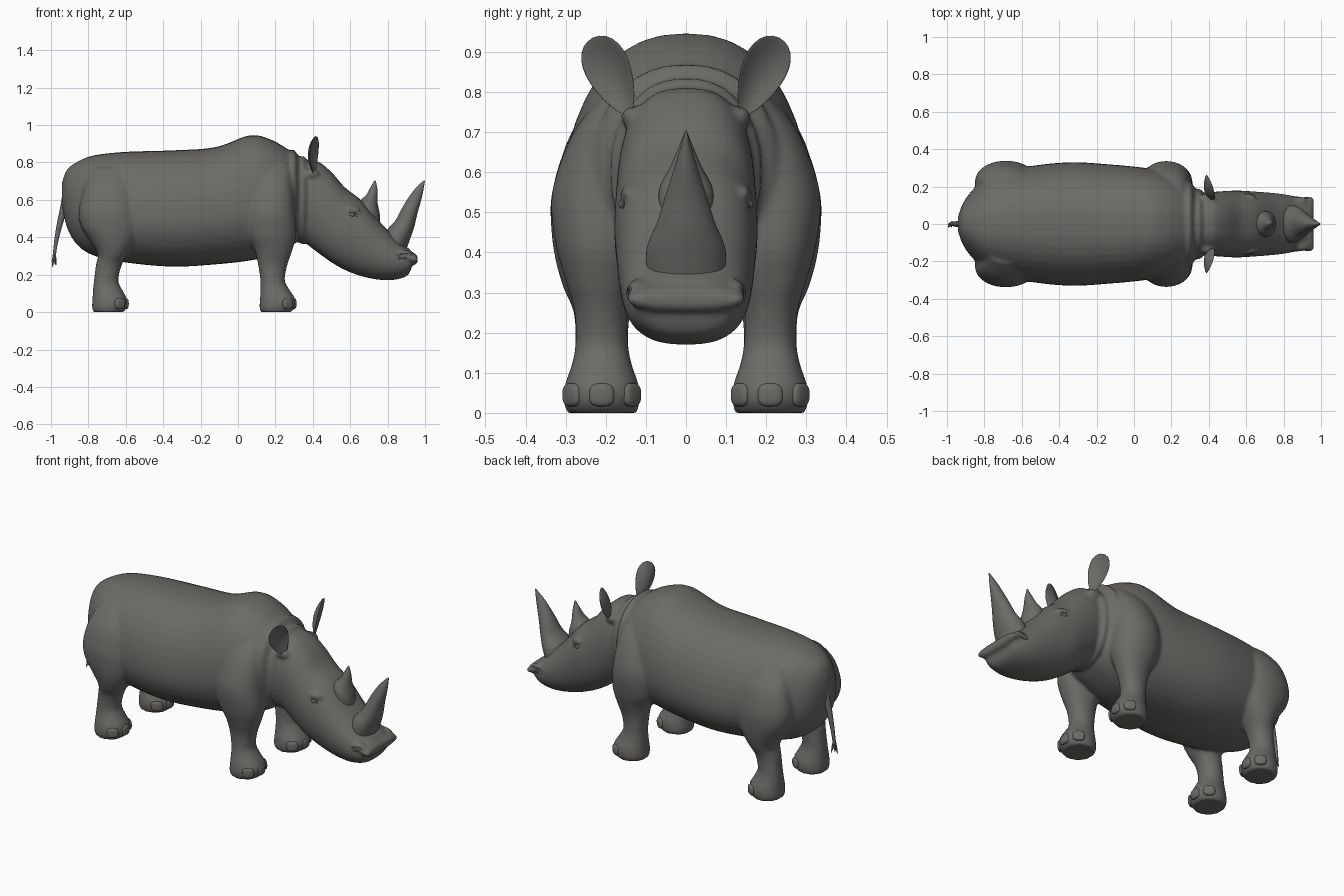
import bpy, bmesh, math, random
from mathutils import Vector, Matrix

cube = bpy.data.objects.get("Cube")
if cube:
    bpy.data.objects.remove(cube, do_unlink=True)
random.seed(4)

# One grey for the whole animal
grey = bpy.data.materials.new("warm_grey_hide")
grey.use_nodes = True
colour = (0.15, 0.145, 0.135, 1)
grey.diffuse_color = colour
bsdf = grey.node_tree.nodes["Principled BSDF"]
bsdf.inputs["Base Color"].default_value = colour
bsdf.inputs["Roughness"].default_value = 0.7


def smooth_rows(rows, steps):
    """Catmull-Rom resampling of section rows."""
    pts = [rows[0]] + list(rows) + [rows[-1]]
    out = []
    for i in range(1, len(pts) - 2):
        a, b, c, d = pts[i - 1:i + 3]
        for k in range(steps):
            t = k / steps
            out.append([q + 0.5 * t * (r - p + t * (2 * p - 5 * q + 4 * r - s + t * (3 * (q - r) + s - p)))
                        for p, q, r, s in zip(a, b, c, d)])
    return out + [list(rows[-1])]


def loft(bm, rows, power=1.0, mid=0.5, sides=40, steps=5, mirror=1):
    """Skin sections given as (xa, za, xb, zb, half_width, y_centre)."""
    rings = []
    for xa, za, xb, zb, w, yc in smooth_rows(rows, steps):
        low, high = Vector((xa, 0, za)), Vector((xb, 0, zb))
        centre = low.lerp(high, mid)
        ring = []
        for k in range(sides):
            ang = math.tau * k / sides
            c, s = math.cos(ang), math.sin(ang)
            p = centre + ((high - centre) * s if s > 0 else (centre - low) * s)
            p.y = mirror * (yc + math.copysign(abs(c) ** power, c) * w)
            ring.append(bm.verts.new(p))
        rings.append(ring)
    for r0, r1 in zip(rings, rings[1:]):
        for k in range(sides):
            j = (k + 1) % sides
            bm.faces.new((r0[k], r0[j], r1[j], r1[k]))
    bm.faces.new(rings[0])
    bm.faces.new(rings[-1])


def blob(bm, centre, size, turn=0.0):
    m = Matrix.Translation(centre) @ Matrix.Rotation(turn, 4, 'Z') @ Matrix.Diagonal((*size, 1))
    return bmesh.ops.create_uvsphere(bm, u_segments=24, v_segments=14, radius=1, matrix=m)["verts"]


def upright(rows):
    return [(x, low, x, high, w, 0) for x, low, high, w in rows]


def level(rows):
    return [(x0, z, x1, z, w, y) for x0, x1, z, w, y in rows]


def finish(name, bm):
    bmesh.ops.recalc_face_normals(bm, faces=bm.faces)
    mesh = bpy.data.meshes.new(name)
    bm.to_mesh(mesh)
    bm.free()
    mesh.materials.append(grey)
    mesh.polygons.foreach_set("use_smooth", [True] * len(mesh.polygons))
    obj = bpy.data.objects.new(name, mesh)
    bpy.context.collection.objects.link(obj)
    return obj


# Hide: trunk, neck folds, head and legs fused into one skin
hide = bmesh.new()
loft(hide, upright([
    (-.942, .58, .69, .035), (-.915, .455, .76, .11), (-.86, .36, .803, .185),
    (-.77, .302, .838, .255), (-.6, .265, .857, .302), (-.35, .243, .865, .33),
    (-.12, .255, .882, .318), (.06, .275, .945, .30), (.17, .30, .925, .28),
    (.26, .34, .875, .24), (.32, .38, .83, .19), (.34, .42, .78, .15)]), power=.85, mid=.42)

for x, low, high, w in ((.292, .378, .864, .225), (.345, .367, .83, .185)):
    loft(hide, upright([(x - .04, low + .05, high - .05, w - .045), (x - .012, low, high, w),
                        (x + .012, low, high, w), (x + .04, low + .05, high - .05, w - .045)]), power=.85)

loft(hide, [(.30, .42, .33, .80, .155, 0), (.36, .37, .42, .808, .168, 0), (.44, .308, .50, .748, .175, 0),
            (.53, .247, .57, .668, .179, 0), (.62, .205, .66, .597, .174, 0), (.71, .18, .75, .492, .167, 0),
            (.80, .17, .83, .412, .157, 0), (.87, .18, .885, .36, .142, 0),
            (.91, .2, .925, .33, .125, 0), (.927, .235, .938, .30, .11, 0)], power=.75)

# Broad upper lip overhanging the jaw
loft(hide, upright([(.83, .285, .34, .125), (.9, .263, .33, .143),
                    (.946, .254, .312, .147), (.96, .268, .298, .135)]), power=.55)

front_leg = [(.12, .285, 0, .087, .21), (.115, .306, .03, .095, .21), (.118, .306, .07, .092, .21),
             (.12, .275, .12, .075, .21), (.12, .25, .17, .066, .21), (.108, .263, .25, .066, .212),
             (.09, .29, .33, .085, .215), (.045, .312, .42, .11, .215), (.04, .305, .55, .122, .212),
             (.07, .29, .70, .09, .19), (.10, .27, .80, .05, .15)]
hind_leg = [(-.775, -.61, 0, .087, .21), (-.78, -.594, .03, .095, .21), (-.778, -.594, .07, .092, .21),
            (-.775, -.62, .12, .075, .21), (-.77, -.64, .17, .066, .21), (-.76, -.622, .25, .07, .21),
            (-.75, -.59, .31, .09, .215), (-.79, -.545, .38, .11, .215), (-.84, -.52, .46, .12, .216),
            (-.85, -.525, .55, .12, .214), (-.82, -.55, .67, .095, .2), (-.77, -.60, .77, .05, .16)]
for side in (1, -1):
    loft(hide, level(front_leg), power=.85, mirror=side)
    loft(hide, level(hind_leg), power=.85, mirror=side)
    blob(hide, (.39, side * .132, .738), (.045, .03, .028))   # ear root
    blob(hide, (.60, side * .143, .548), (.055, .02, .018))   # brow
    blob(hide, (.885, side * .122, .308), (.045, .024, .026))  # nostril swelling
body = finish("body", hide)
remesh = body.modifiers.new("fuse", 'REMESH')
remesh.mode = 'VOXEL'
remesh.voxel_size = .0095
remesh.use_smooth_shade = True
relax = body.modifiers.new("relax", 'SMOOTH')
relax.factor = .5
relax.iterations = 6

# Horns, sweeping up and forward
horn = bmesh.new()
loft(horn, [(.78, .40, .90, .335, .10, 0), (.797, .44, .92, .39, .097, 0), (.842, .49, .942, .455, .073, 0),
            (.874, .55, .96, .53, .052, 0), (.907, .606, .977, .59, .033, 0),
            (.945, .657, .99, .645, .017, 0), (.994, .705, .999, .70, .002, 0)])
finish("front_horn", horn)
horn = bmesh.new()
loft(horn, [(.64, .56, .76, .465, .068, 0), (.65, .593, .758, .525, .066, 0), (.686, .627, .746, .585, .042, 0),
            (.708, .667, .746, .648, .02, 0), (.73, .704, .737, .702, .002, 0)])
finish("rear_horn", horn)

# Cupped ears, eyes with lids, and nostril rims
along = Vector((0, .42, .9)).normalized()
across = Vector((-.4, .85, -.4)).normalized()
forward = across.cross(along)
for label, side in (("left", 1), ("right", -1)):
    ear = bmesh.new()
    for v in blob(ear, (0, 0, 0), (1, 1, 1)):
        w, u, t = v.co
        p = (Vector((.408, .187, .84)) + across * u * .056 * (1.05 + .35 * t)
             + along * t * .106 + forward * (.007 * w - .025 * w * w))
        v.co = (p.x, p.y * side, p.z)
    finish(label + "_ear", ear)

    eye = bmesh.new()
    blob(eye, (.61, side * .155, .52), (.015, .013, .012))
    finish(label + "_eye", eye)

    for part, spot, size, tilt in (("eyelid", (.61, .159, .52), (.024, .013), .1),
                                   ("nostril_rim", (.885, .142, .3), (.034, .013), -.1)):
        bpy.ops.mesh.primitive_torus_add(major_radius=1, minor_radius=.25, major_segments=28, minor_segments=8)
        rim = bpy.context.object
        rim.name = label + "_" + part
        rim.location = (spot[0], side * spot[1], spot[2])
        rim.scale = (*size, .012)
        rim.rotation_euler = (math.pi / 2, tilt, -side * .12)
        rim.data.materials.append(grey)
        bpy.ops.object.shade_smooth()

    # Three rounded-square toenails on each foot
    for end, foot_x in (("front", .21), ("hind", -.687)):
        nails = bmesh.new()
        for ang in (-.95, 0, .95):
            reach = Vector((math.cos(ang) ** .85, math.copysign(abs(math.sin(ang)) ** .85, ang), 0))
            spot = Vector((foot_x, side * .21, .045)) + reach * .088
            turn = Matrix.Rotation(ang, 3, 'Z')
            for v in blob(nails, (0, 0, 0), (1, 1, 1)):
                x, y, z = (math.copysign(abs(c) ** .7, c) for c in v.co)
                v.co = spot + turn @ Vector((x * .015, y * .032, z * .029))
        finish(label + "_" + end + "_toenails", nails)

# Tail with a tuft of coarse hair
tail = bmesh.new()
loft(tail, level([(-.935, -.88, .68, .028, 0), (-.945, -.9, .59, .022, 0), (-.969, -.937, .47, .015, 0),
                  (-.984, -.963, .37, .011, 0), (-.99, -.974, .30, .009, 0)]), sides=12)
finish("tail", tail)
tuft = bmesh.new()
for k in range(10):
    dx, dy = random.uniform(-.013, .016), random.uniform(-.022, .022)
    tip, top = random.uniform(.23, .27), random.uniform(.31, .35)
    loft(tuft, level([(-.986, -.974, top, .006, 0), (-.988 + dx / 2, -.978 + dx / 2, .29, .005, dy / 2),
                      (-.987 + dx, -.985 + dx, tip, .001, dy)]), sides=6, steps=3)
finish("tail_tuft", tuft)
